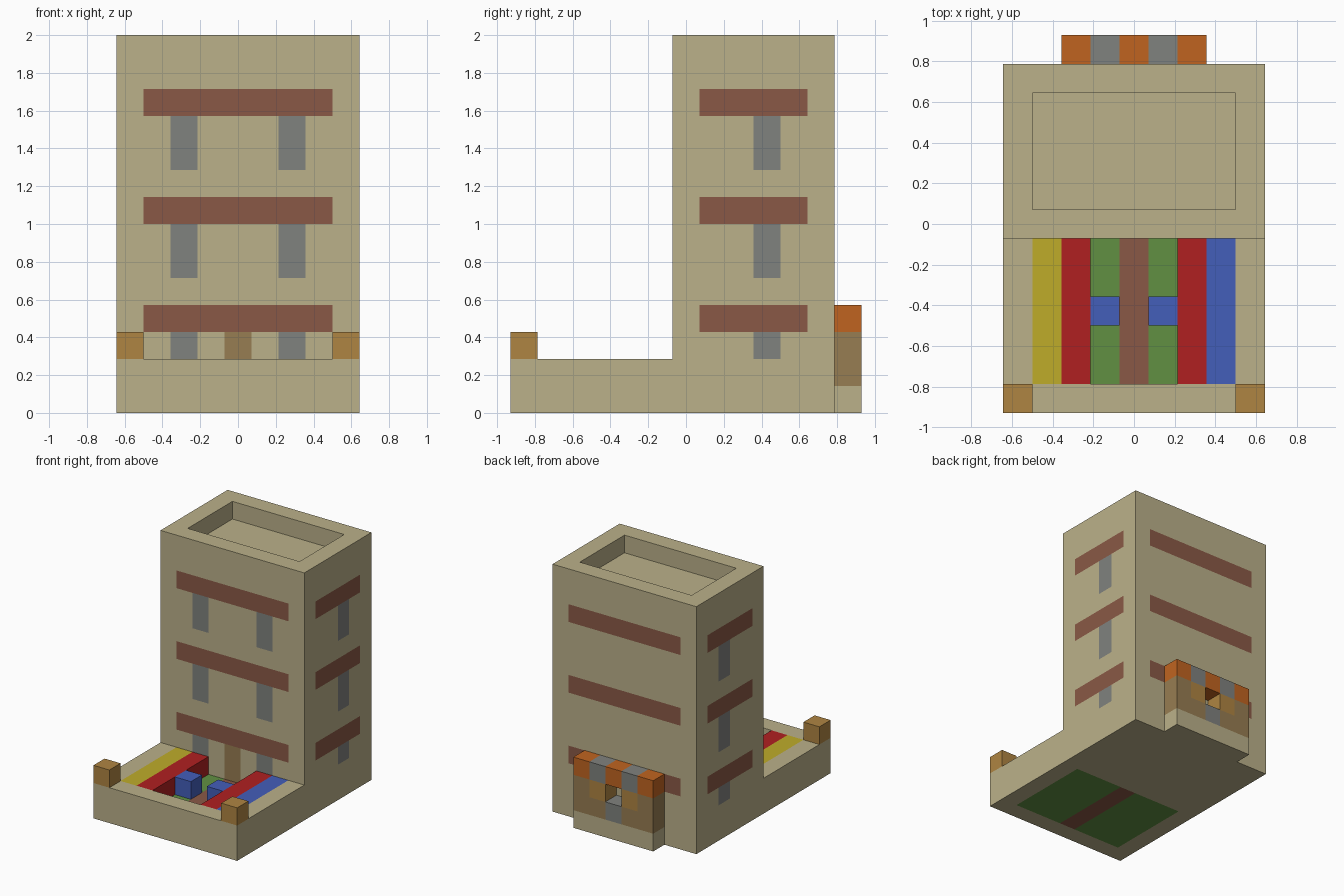
import bpy
import bmesh
from mathutils import Vector, Matrix

if "Cube" in bpy.data.objects:
    bpy.data.objects.remove(bpy.data.objects["Cube"], do_unlink=True)

U = 1 / 7  # one block; all sizes below are in blocks


def make_material(name, rgb):
    linear = [((c / 255 + 0.055) / 1.055) ** 2.4 for c in rgb] + [1]
    mat = bpy.data.materials.new(name)
    mat.use_nodes = True
    mat.diffuse_color = linear
    mat.node_tree.nodes["Principled BSDF"].inputs["Base Color"].default_value = linear
    return mat


MATS = {name: make_material(name, rgb) for name, rgb in {
    "sandstone": (187, 177, 138), "brick_brown": (138, 89, 70),
    "grey": (128, 130, 126), "amber": (175, 133, 66),
    "orange": (192, 100, 32), "wood": (151, 125, 82),
    "yellow": (191, 172, 42), "red": (176, 32, 33),
    "green": (97, 144, 66), "blue": (68, 94, 186)}.items()}


def box(lo, hi, cuts=((), (), ())):
    """Box between two corners, sliced at the given x, y and z positions."""
    lo, hi = Vector(lo), Vector(hi)
    bm = bmesh.new()
    mat = Matrix.Translation((lo + hi) / 2) @ Matrix.Diagonal((*(hi - lo), 1))
    bmesh.ops.create_cube(bm, size=1, matrix=mat)
    for axis, places in enumerate(cuts):
        normal = Vector([float(i == axis) for i in range(3)])
        for p in places:
            bmesh.ops.bisect_plane(bm, geom=bm.verts[:] + bm.edges[:] + bm.faces[:],
                                   plane_co=normal * p, plane_no=normal)
    bm.normal_update()
    return bm


def finish(name, bm, rule):
    """Colour faces by a rule (or one colour) and create the object."""
    bm.normal_update()
    mesh = bpy.data.meshes.new(name)
    slots = []
    for f in bm.faces:
        colour = rule if isinstance(rule, str) else rule(f.calc_center_median(), f.normal)
        if colour not in slots:
            slots.append(colour)
            mesh.materials.append(MATS[colour])
        f.material_index = slots.index(colour)
    bmesh.ops.scale(bm, vec=(U, U, U), verts=bm.verts)
    bm.to_mesh(mesh)
    bm.free()
    obj = bpy.data.objects.new(name, mesh)
    bpy.context.collection.objects.link(obj)
    return obj


# Tower with sunken roof, painted ledges, windows and door
def tower_rule(c, n):
    if abs(n.z) > 0.5:
        return "sandstone"
    front, side = n.y < -0.5, abs(n.x) > 0.5
    if any(b < c.z < b + 1 for b in (3, 7, 11)):
        if (0.5 < c.y < 4.5) if side else abs(c.x) < 3.5:
            return "brick_brown"
    if any(a < c.z < b for a, b in ((2, 3), (5, 7), (9, 11))):
        if (side and 2.5 < c.y < 3.5) or (front and 1.5 < abs(c.x) < 2.5):
            return "grey"
    if front and abs(c.x) < 0.5 and 1 < c.z < 3:
        return "wood"
    return "sandstone"


xs = [i + 0.5 for i in range(-4, 4)]
bm = box((-4.5, -0.5, 0), (4.5, 5.5, 14),
         (xs, (0.5, 2.5, 3.5, 4.5), (1, 2, 3, 4, 5, 7, 8, 9, 11, 12)))
roof = [f for f in bm.faces if f.normal.z > 0.5 and abs(f.calc_center_median().x) < 3.5
        and 0.5 < f.calc_center_median().y < 4.5]
bmesh.ops.inset_region(bm, faces=roof, thickness=0, depth=-1, use_even_offset=True)
finish("tower", bm, tower_rule)

# Yard wall: U-shaped outline raised two blocks
bm = bmesh.new()
outline = [(-4.5, -0.5), (-4.5, -6.5), (4.5, -6.5), (4.5, -0.5),
           (3.5, -0.5), (3.5, -5.5), (-3.5, -5.5), (-3.5, -0.5)]
low = [bm.verts.new((x, y, 0)) for x, y in outline]
high = [bm.verts.new((x, y, 2)) for x, y in outline]
bm.faces.new(low[::-1])
bm.faces.new(high)
for i in range(len(outline)):
    j = (i + 1) % len(outline)
    bm.faces.new((low[i], low[j], high[j], high[i]))
finish("yard_wall", bm, "sandstone")

# Lawn slab with a path down the middle
finish("lawn", box((-3.5, -5.5, 0), (3.5, -0.5, 1), ((-0.5, 0.5), (), ())),
       lambda c, n: "brick_brown" if abs(c.x) < 0.5 else "green")

# Flower rows
for name, x, colour in (("outer_row_right", -3, "yellow"), ("inner_row_right", -2, "red"),
                        ("inner_row_left", 2, "red"), ("outer_row_left", 3, "blue")):
    finish(name, box((x - 0.5, -5.5, 1), (x + 0.5, -0.5, 2)), colour)

# Mirrored blocks: corner posts and blue planters
for side, s in (("right", -1), ("left", 1)):
    finish("corner_post_" + side, box((4 * s - 0.5, -6.5, 2), (4 * s + 0.5, -5.5, 3)), "amber")
    finish("planter_" + side, box((s - 0.5, -3.5, 1), (s + 0.5, -2.5, 2)), "blue")


# Rear hearth, coloured block by block, with an open niche
def hearth_rule(c, n):
    cell = c - n * 0.5
    column, row = round(abs(cell.x)), int(cell.z)
    if row == 0:
        return "sandstone"
    if row == 1:
        return "wood" if column else "grey"
    if row == 2:
        return "amber" if column == 1 else "wood"
    return "grey" if column == 1 else "orange"


bm = box((-2.5, 5.5, 0), (2.5, 6.5, 4), (xs[2:6], (), (1, 2, 3)))
niche = [f for f in bm.faces if f.normal.y > 0.5
         and (f.calc_center_median() - Vector((0, 6.5, 2.5))).length < 0.1]
bmesh.ops.inset_region(bm, faces=niche, thickness=0, depth=-1, use_even_offset=True)
hidden = [f for f in bm.faces if abs(f.calc_center_median().y - 5.5) < 0.01]
bmesh.ops.delete(bm, geom=hidden, context="FACES")
finish("hearth", bm, hearth_rule)
